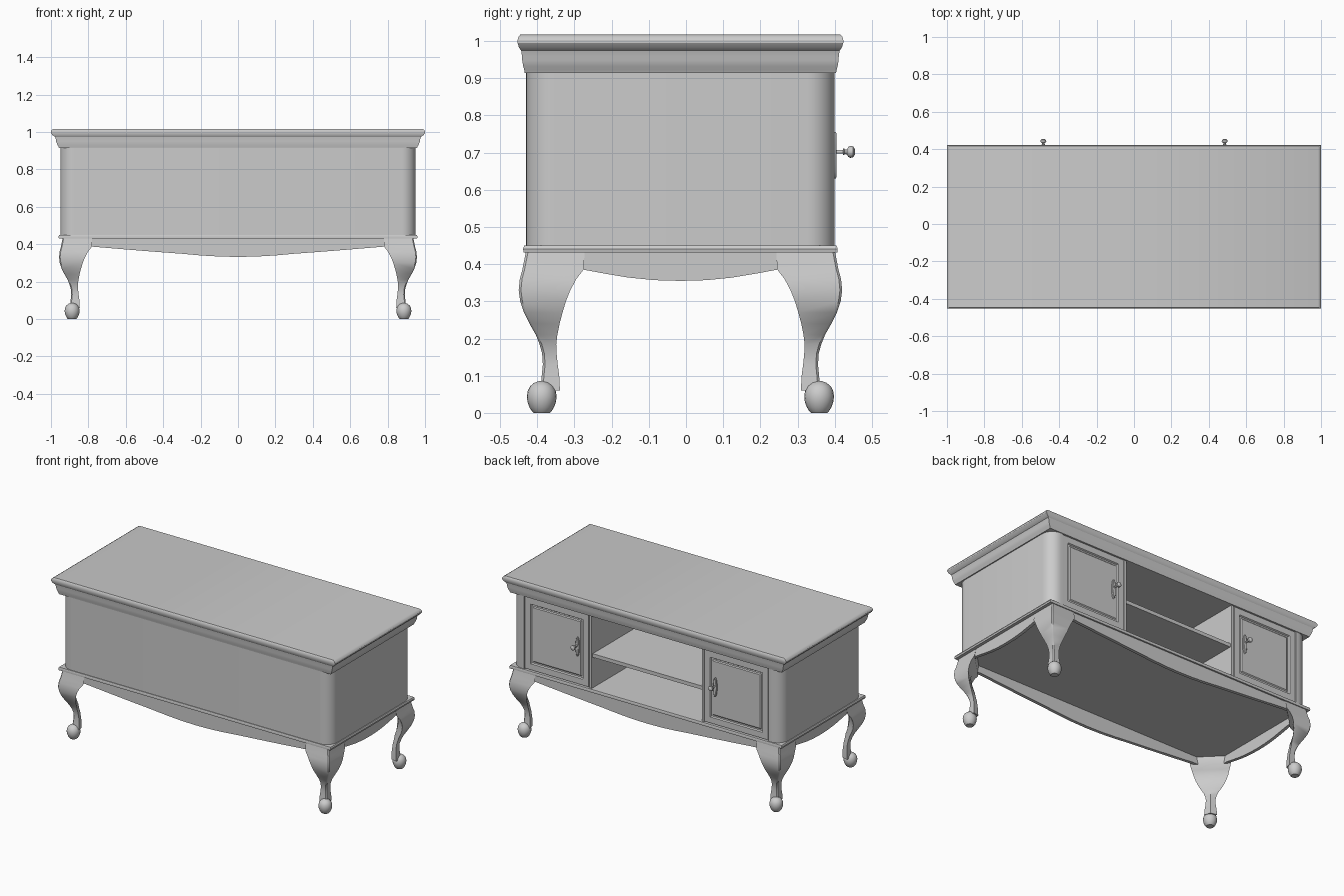
import bpy, bmesh, math
from math import sin, cos, pi, radians

if "Cube" in bpy.data.objects:
    bpy.data.objects.remove(bpy.data.objects["Cube"])

CY = -0.015          # centre of the cabinet in y (knobs stick out at the back)


def loft(name, rings, angle=32):
    """Skin a list of equal-length point rings and cap both ends."""
    bm = bmesh.new()
    vs = [[bm.verts.new((x, y + CY, z)) for x, y, z in r] for r in rings]
    n = len(rings[0])
    for a, b in zip(vs, vs[1:]):
        for i in range(n):
            j = (i + 1) % n
            bm.faces.new((a[i], a[j], b[j], b[i]))
    bm.faces.new(vs[0])
    bm.faces.new(vs[-1])
    bmesh.ops.recalc_face_normals(bm, faces=bm.faces)
    me = bpy.data.meshes.new(name)
    bm.to_mesh(me)
    bm.free()
    me.shade_smooth()
    me.set_sharp_from_angle(angle=radians(angle))
    ob = bpy.data.objects.new(name, me)
    bpy.context.collection.objects.link(ob)
    return ob


def rect(hx, hy, z):
    return [(-hx, -hy, z), (hx, -hy, z), (hx, hy, z), (-hx, hy, z)]


def rect_xz(x0, x1, z0, z1, y):
    return [(x0, y, z0), (x1, y, z0), (x1, y, z1), (x0, y, z1)]


def box(name, x0, x1, y0, y1, z0, z1):
    return loft(name, [rect_xz(x0, x1, z0, z1, y) for y in (y0, y1)])


def ring_y(cx, cz, rx, rz, y, n=16):
    return [(cx + rx * cos(2 * pi * i / n), y, cz + rz * sin(2 * pi * i / n)) for i in range(n)]


# Moulded top: slab and cornice, mitred at the corners
slab = [(.016, 1.017), (.005, 1.011), (0, 1.003), (0, .995), (.008, .983), (.022, .974)]
cornice = [(.022, .974), (.027, .958), (.028, .948), (.034, .932), (.04, .922), (.043, .914)]
for name, prof in (("top_slab", slab), ("cornice", cornice)):
    loft(name, [rect(1 - t, .438 - .45 * t, z) for t, z in prof])

# Cabinet body: plan outline with rounded corners, door recesses and open bay
R = .075
half = [(.875 + R * cos(a), -.34 + R * sin(a)) for a in (radians(-90 + 11.25 * i) for i in range(9))]
half += [(.875 + R * cos(a), .34 + R * sin(a)) for a in (radians(11.25 * i) for i in range(9))]
half += [(.86, .415), (.86, .385), (.405, .385), (.405, .41), (.388, .41), (.388, -.39)]
plan = half + [(-x, y) for x, y in reversed(half)]
loft("cabinet_body", [[(x, y, z) for x, y in plan] for z in (.45, .915)])

# Shelf in the open bay
box("shelf", -.39, .39, -.395, .4, .645, .668)

# Base moulding
loft("base_moulding", [rect(.958, .422, .431), rect(.96, .423, .441), rect(.956, .42, .45)])


# Shaped aprons
def apron(name, keys, hl, place):
    pts = [(-x, z) for x, z in reversed(keys[1:])] + keys
    outline = pts + [(hl, .432), (-hl, .432)]
    return loft(name, [[place(u, d, z) for u, z in outline] for d in (0, .02)], 20)


long_keys = [(0, .332), (.1, .334), (.2, .34), (.3, .349), (.45, .36), (.6, .372), (.78, .387), (.92, .387)]
side_keys = [(0, .355), (.07, .357), (.14, .364), (.2, .374), (.265, .386), (.39, .386)]
for s, side in ((-1, "front"), (1, "back")):
    apron(side + "_apron", long_keys, .92, lambda u, d, z: (u, s * (.412 - d), z))
for s, side in ((-1, "left"), (1, "right")):
    apron(side + "_apron", side_keys, .39, lambda u, d, z: (s * (.938 - d), u, z))

# Cabriole legs: (height, outer, inner, squareness of inner corner)
leg = [(.432, .938, .78, 0), (.386, .947, .782, 0), (.36, .954, .802, 0), (.33, .957, .818, .05),
       (.30, .953, .830, .1), (.27, .943, .839, .15), (.24, .928, .847, .25), (.21, .911, .853, .4),
       (.185, .901, .856, .5), (.16, .894, .855, .6), (.13, .892, .852, .6), (.10, .895, .848, .6),
       (.06, .898, .846, .6)]
DY = .522            # shift from x profile to y profile
foot = [(0, .022), (.004, .026), (.015, .033), (.03, .0385), (.045, .04), (.06, .0375),
        (.072, .031), (.081, .02), (.086, .006)]
for sx, nx in ((-1, "left"), (1, "right")):
    for sy, ny in ((-1, "front"), (1, "back")):
        rings = []
        for z, o, i, k in leg:
            m = (o + i) / 2 * (1 - k) + i * k
            c = .006
            sec = [(o - c, o), (o, o - c), (o, i), (m, m), (i, o)]
            rings.append([(sx * x, sy * (y - DY), z) for x, y in sec])
        loft(f"{ny}_{nx}_leg", rings, 40)
        loft(f"{ny}_{nx}_ball_foot",
             [[(sx * .887 + r * cos(2 * pi * a / 20), sy * .373 + r * sin(2 * pi * a / 20), z)
               for a in range(20)] for z, r in foot], 45)

# Doors with framed panels, plates and knobs
knob = [(.41, .005), (.437, .005), (.438, .009), (.441, .009), (.442, .006), (.448, .007),
        (.451, .013), (.457, .016), (.464, .015), (.469, .008)]
panel = [(0, .38), (0, .411), (.038, .411), (.043, .403), (.052, .403), (.058, .408)]
for s, side in ((-1, "left"), (1, "right")):
    loft(side + "_door",
         [rect_xz(s * (.409 + t), s * (.856 - t), .455 + t, .911 - t, y) for t, y in panel], 20)
    loft(side + "_handle_plate",
         [ring_y(s * .485, .693, rx, rz, y) for rx, rz, y in
          ((.012, .062, .409), (.012, .062, .418), (.009, .058, .42))])
    loft(side + "_knob", [ring_y(s * .485, .702, r, r, y) for y, r in knob], 40)
